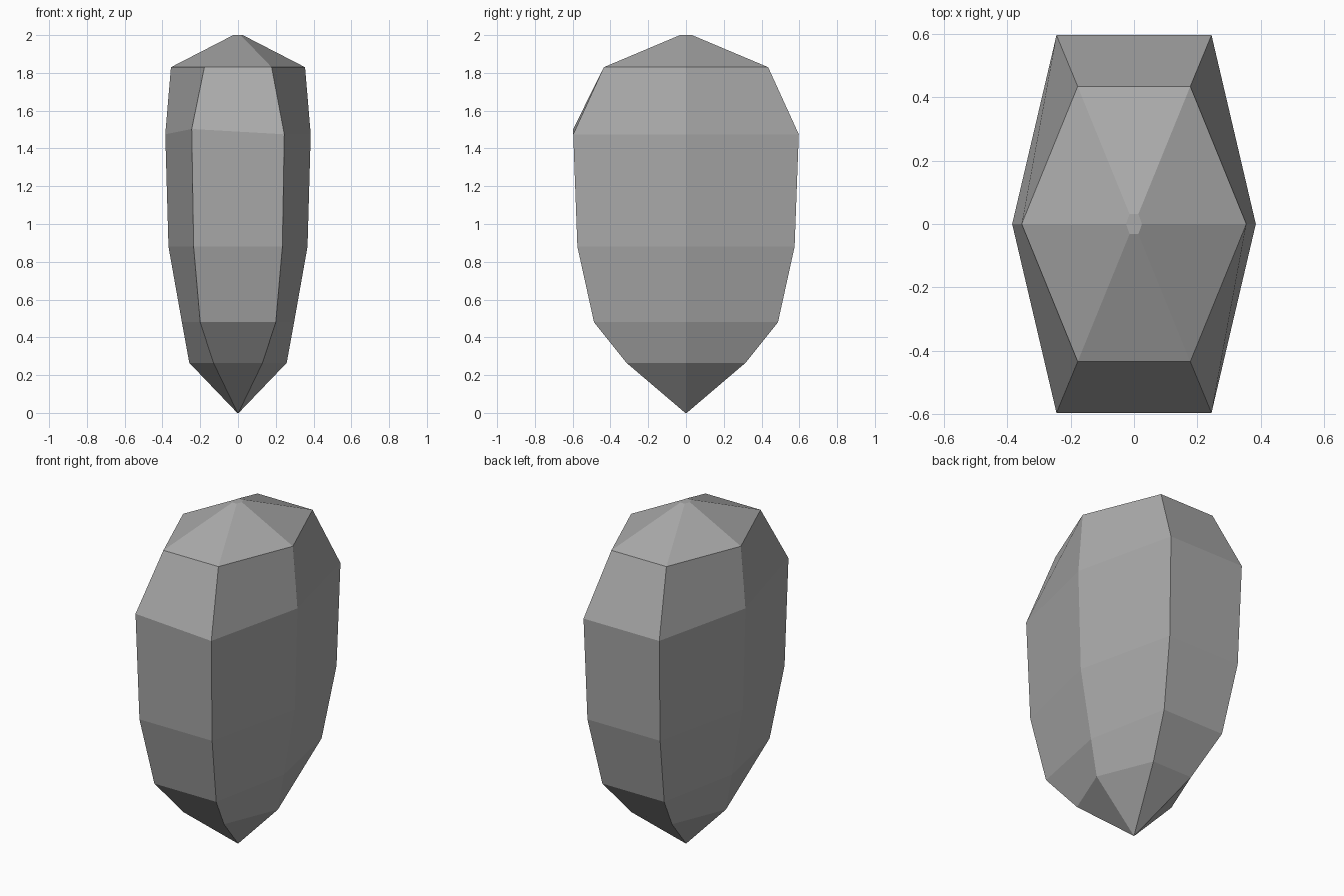
import bpy
import bmesh

# Remove the default cube
cube = bpy.data.objects.get("Cube")
if cube:
    bpy.data.objects.remove(cube, do_unlink=True)

# Plain grey stone
stone = bpy.data.materials.new("grey stone")
stone.use_nodes = True
colour = (0.4, 0.4, 0.4, 1)
stone.diffuse_color = colour
stone.node_tree.nodes["Principled BSDF"].inputs["Base Color"].default_value = colour

# Hexagonal rings: height, side point x, corner x, corner y
RINGS = [
    (0.0, 0.004, 0.002, 0.004),
    (0.265, 0.258, 0.13, 0.315),
    (0.48, 0.297, 0.20, 0.487),
    (0.88, 0.368, 0.235, 0.575),
    (1.475, 0.385, 0.245, 0.597),
    (1.83, 0.355, 0.178, 0.435),
    (2.0, 0.025, 0.014, 0.032),
]

bm = bmesh.new()
rings = []
for z, side, cx, cy in RINGS:
    outline = [(side, 0), (cx, cy), (-cx, cy), (-side, 0), (-cx, -cy), (cx, -cy)]
    rings.append([bm.verts.new((x, y, z)) for x, y in outline])

# One shoulder corner is chipped slightly upwards
rings[4][4].co.z = 1.503

# Facets between rings, then both end caps
for low, high in zip(rings, rings[1:]):
    for i in range(6):
        j = (i + 1) % 6
        bm.faces.new((low[i], low[j], high[j], high[i]))
bm.faces.new(rings[0][::-1])
bm.faces.new(rings[-1])
bmesh.ops.recalc_face_normals(bm, faces=bm.faces)

mesh = bpy.data.meshes.new("faceted_stone")
bm.to_mesh(mesh)
bm.free()
mesh.materials.append(stone)
gem = bpy.data.objects.new("faceted_stone", mesh)
bpy.context.collection.objects.link(gem)
